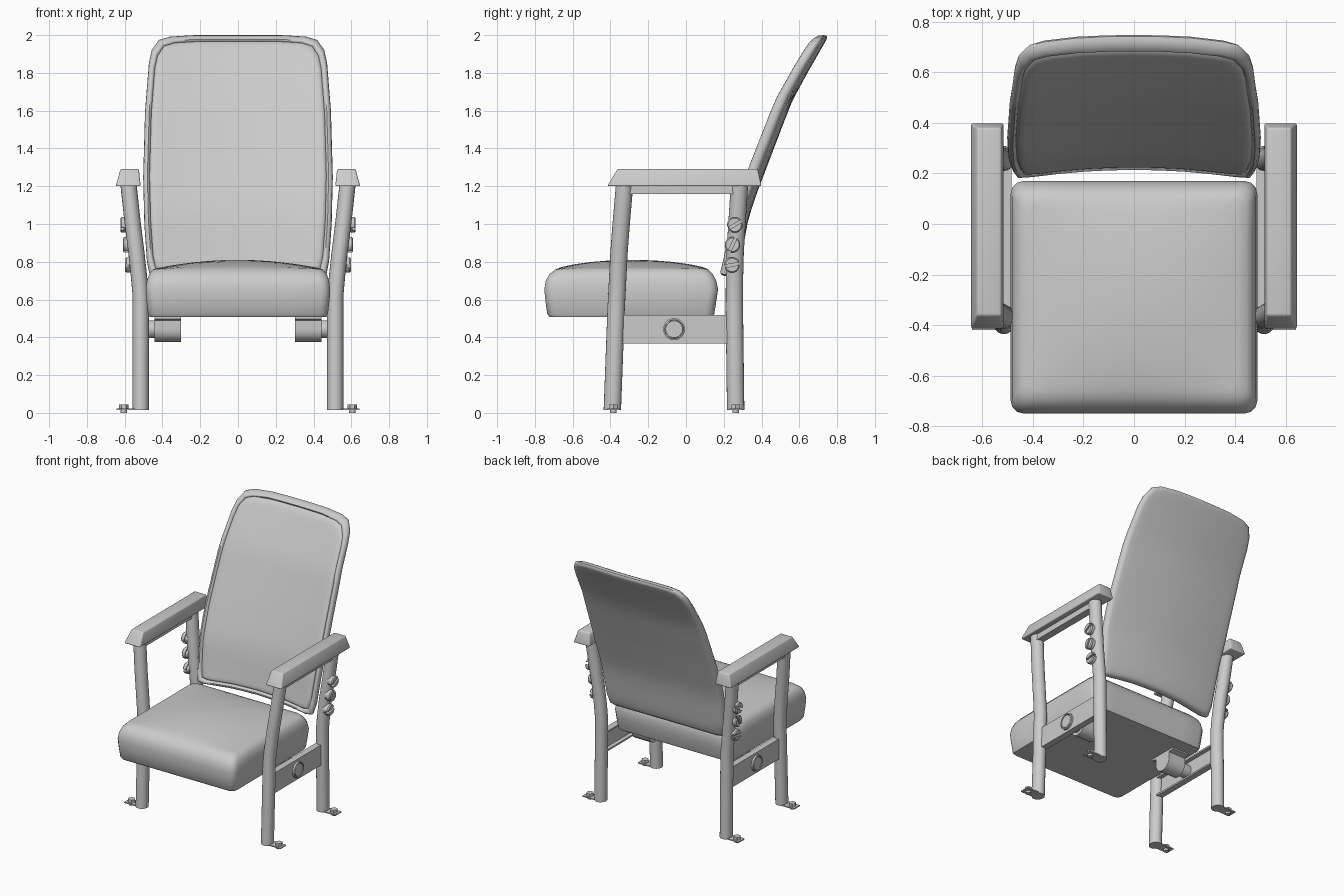
import bpy, bmesh
from math import sin, cos, pi, radians

if "Cube" in bpy.data.objects:
    bpy.data.objects.remove(bpy.data.objects["Cube"])


def finish(name, bm, mirror=False, angle=35, bevel=0):
    bmesh.ops.recalc_face_normals(bm, faces=bm.faces[:])
    me = bpy.data.meshes.new(name)
    bm.to_mesh(me)
    bm.free()
    ob = bpy.data.objects.new(name, me)
    bpy.context.collection.objects.link(ob)
    bpy.ops.object.select_all(action='DESELECT')
    ob.select_set(True)
    bpy.context.view_layer.objects.active = ob
    if bevel:
        b = ob.modifiers.new("Bevel", 'BEVEL')
        b.width, b.segments = bevel, 3
        bpy.ops.object.modifier_apply(modifier="Bevel")
    if mirror:
        ob.modifiers.new("Mirror", 'MIRROR').use_mirror_merge = False
    bpy.ops.object.shade_smooth_by_angle(angle=radians(angle))
    return ob


def add_loft(bm, rings):
    """Skin a stack of equal-length closed rings and cap both ends."""
    rows = [[bm.verts.new(p) for p in r] for r in rings]
    n = len(rows[0])
    for a, b in zip(rows, rows[1:]):
        for i in range(n):
            j = (i + 1) % n
            bm.faces.new((a[i], a[j], b[j], b[i]))
    bm.faces.new(rows[0])
    bm.faces.new(rows[-1])


def add_box(bm, x0, x1, y0, y1, z0, z1):
    add_loft(bm, [[(x0, y0, z), (x1, y0, z), (x1, y1, z), (x0, y1, z)] for z in (z0, z1)])


def add_disc(bm, axis, c, steps, n=20):
    """Turned solid from (height, radius) steps along x or z."""
    ring = [(cos(2 * pi * i / n), sin(2 * pi * i / n)) for i in range(n)]
    if axis == 'x':
        add_loft(bm, [[(h, c[0] + r * u, c[1] + r * v) for u, v in ring] for h, r in steps])
    else:
        add_loft(bm, [[(c[0] + r * u, c[1] + r * v, h) for u, v in ring] for h, r in steps])


def lerp(table, t):
    for (a, u), (b, v) in zip(table, table[1:]):
        if t <= b:
            break
    return u + (v - u) * (t - a) / (b - a)


def rounded_rect(hx, y0, y1, r, z):
    """Rounded rectangle in plan with evenly split straight sides."""
    corners = [(hx - r, y1 - r, 0), (r - hx, y1 - r, 90), (r - hx, y0 + r, 180), (hx - r, y0 + r, 270)]
    pts = []
    for k, (cx, cy, a) in enumerate(corners):
        arc = [(cx + r * cos(radians(a + d)), cy + r * sin(radians(a + d))) for d in (0, 30, 60, 90)]
        nx, ny, na = corners[(k + 1) % 4]
        end = (nx + r * cos(radians(na)), ny + r * sin(radians(na)))
        last = arc[-1]
        arc += [(last[0] + (end[0] - last[0]) * t / 6, last[1] + (end[1] - last[1]) * t / 6) for t in range(1, 6)]
        pts += [(x, y, z) for x, y in arc]
    return pts


# Seat cushion: bulging sides and a domed top
rings = [rounded_rect(*a) for a in (
    (.450, -.700, .125, .03, .508), (.468, -.722, .143, .04, .508), (.476, -.735, .150, .045, .525),
    (.485, -.745, .162, .05, .60), (.488, -.750, .170, .05, .655), (.482, -.742, .160, .05, .70),
    (.470, -.722, .142, .05, .735), (.448, -.690, .118, .05, .76))]
for k in (.92, .84, .75, .65, .5, .35, .2, .08):
    ring = []
    for x, y, _ in rounded_rect(.448, -.690, .118, .05, 0):
        u, v = x * k / .448, (y + .286) * k / .404
        ring.append((u * .448, v * .404 - .286, .762 + .048 * (1 - u * u) * (1 - v * v) ** .8))
    rings.append(ring)
bm = bmesh.new()
add_loft(bm, rings)
finish("seat_cushion", bm, angle=50)

# Backrest: tall bent shell, rolled rim, groove and padded front
half = [(0, .742), (.2, .738), (.42, .724), (.468, .732), (.482, .80), (.496, 1.0), (.502, 1.25),
        (.492, 1.6), (.472, 1.85), (.457, 1.92), (.42, 1.974), (.36, 1.992), (.23, 2.0), (0, 2.0)]
loop = half + [(-x, z) for x, z in half[-2:0:-1]]
outline = []
for (a, b), (c, d) in zip(loop, loop[1:] + loop[:1]):
    n = max(1, round(((c - a) ** 2 + (d - b) ** 2) ** .5 / .1))
    outline += [(a + (c - a) * i / n, b + (d - b) * i / n) for i in range(n)]
bend = [(.72, .262), (.80, .288), (1.04, .333), (1.17, .378), (1.35, .445), (1.66, .566), (1.83, .66), (2.0, .758)]


def back_ring(inset, t):
    pts = []
    for x, z in outline:
        x, z = x * (1 - inset / .5), 1.36 + (z - 1.36) * (1 - inset / .64)
        pts.append((x, lerp(bend, z) - .14 * x * x - t, z))
    return pts


centre = [.07, .12, .2, .28, .36, .43, .48]
steps = [(i, 0) for i in reversed(centre)]
steps += [(.03, 0), (.012, .003), (.002, .014), (0, .03), (.003, .046), (.011, .058),
          (.022, .062), (.03, .056), (.034, .048), (.04, .056), (.05, .061)]
steps += [(i, .063) for i in centre]
bm = bmesh.new()
add_loft(bm, [back_ring(*s) for s in steps])
finish("backrest", bm, angle=50)

# Legs: round tubes that splay outward above the seat
leg_x = [(.015, .515), (.62, .515), (.72, .524), (.85, .538), (1.0, .557), (1.21, .58)]
for name, path in (("front_leg", [(.015, -.39), (.55, -.37), (.9, -.352), (1.21, -.325)]),
                   ("rear_leg", [(.015, .263), (.55, .256), (.8, .257), (1.21, .283)])):
    bm = bmesh.new()
    add_loft(bm, [[(lerp(leg_x, z) + .043 * cos(pi * i / 10), lerp(path, z) + .046 * sin(pi * i / 10), z)
                   for i in range(20)] for z in (.015, .3, .55, .62, .72, .85, 1.0, 1.1, 1.21)])
    finish(name, bm, mirror=True)

# Floor tabs with bolts
for name, y in (("front_floor", -.385), ("rear_floor", .263)):
    bm = bmesh.new()
    add_box(bm, .51, .642, y - .034, y + .034, .015, .023)
    finish(name + "_tab", bm, mirror=True)
    bm = bmesh.new()
    add_disc(bm, 'z', (.605, y), [(0, .018), (.03, .018)], 12)
    add_disc(bm, 'z', (.605, y), [(.022, .026), (.044, .026)], 6)
    finish(name + "_bolt", bm, mirror=True)

# Armrests: tapered blocks with a steep inner side and softened edges
bm = bmesh.new()
add_loft(bm, [[(a, c, z), (b, c, z), (b, d, z), (a, d, z)] for a, b, c, d, z in (
    (.515, .647, -.417, .40, 1.20), (.525, .622, -.362, .38, 1.292))])
finish("armrest", bm, mirror=True, bevel=.009, angle=60)

# Bar under each armrest
bm = bmesh.new()
add_box(bm, .55, .605, -.32, .28, 1.158, 1.205)
finish("armrest_rail", bm, mirror=True)

# Side panel between the legs, a channel with lips turned inward
bm = bmesh.new()
profile = [(.532, .368), (.532, .518), (.485, .518), (.485, .506), (.515, .506),
           (.515, .380), (.485, .380), (.485, .368)]
add_loft(bm, [[(x, y, z) for x, z in profile] for y in (-.37, .25)])
finish("side_panel", bm, mirror=True)

# Seat pivot: grooved cap outside, shaft, and U-shaped bracket under the seat
bm = bmesh.new()
add_disc(bm, 'x', (-.063, .443), [(.525, .058), (.545, .058), (.547, .055), (.547, .050),
                                  (.535, .049), (.535, .046), (.545, .045)], 28)
finish("pivot_cap", bm, mirror=True)
bm = bmesh.new()
add_disc(bm, 'x', (-.063, .443), [(.43, .047), (.52, .047)], 24)
finish("pivot_shaft", bm, mirror=True)
bm = bmesh.new()
u_shape = [(-.063 + .068 * cos(pi + pi * i / 12), .443 + .068 * sin(pi + pi * i / 12)) for i in range(13)]
u_shape += [(.005, .49), (.045, .497), (.045, .512), (-.171, .512), (-.171, .497), (-.131, .49)]
add_loft(bm, [[(x, y, z) for y, z in u_shape] for x in (.303, .442)])
finish("seat_bracket", bm, mirror=True)

# Slotted screws holding the backrest to the rear legs
bm = bmesh.new()
for y, z, slot in ((.258, .995, 30), (.246, .89, 65), (.243, .783, 10)):
    x = lerp(leg_x, z) + .038
    add_disc(bm, 'x', (y, z), [(x - .02, .034), (x + .008, .034)])
    for a0 in (slot, slot + 180):
        arc = [radians(a0 + 12 + 156 * i / 10) for i in range(11)]
        add_loft(bm, [[(h, y + r * cos(a), z + r * sin(a)) for a in arc]
                      for h, r in ((x, .041), (x + .022, .041), (x + .029, .035))])
finish("backrest_screw", bm, mirror=True)
